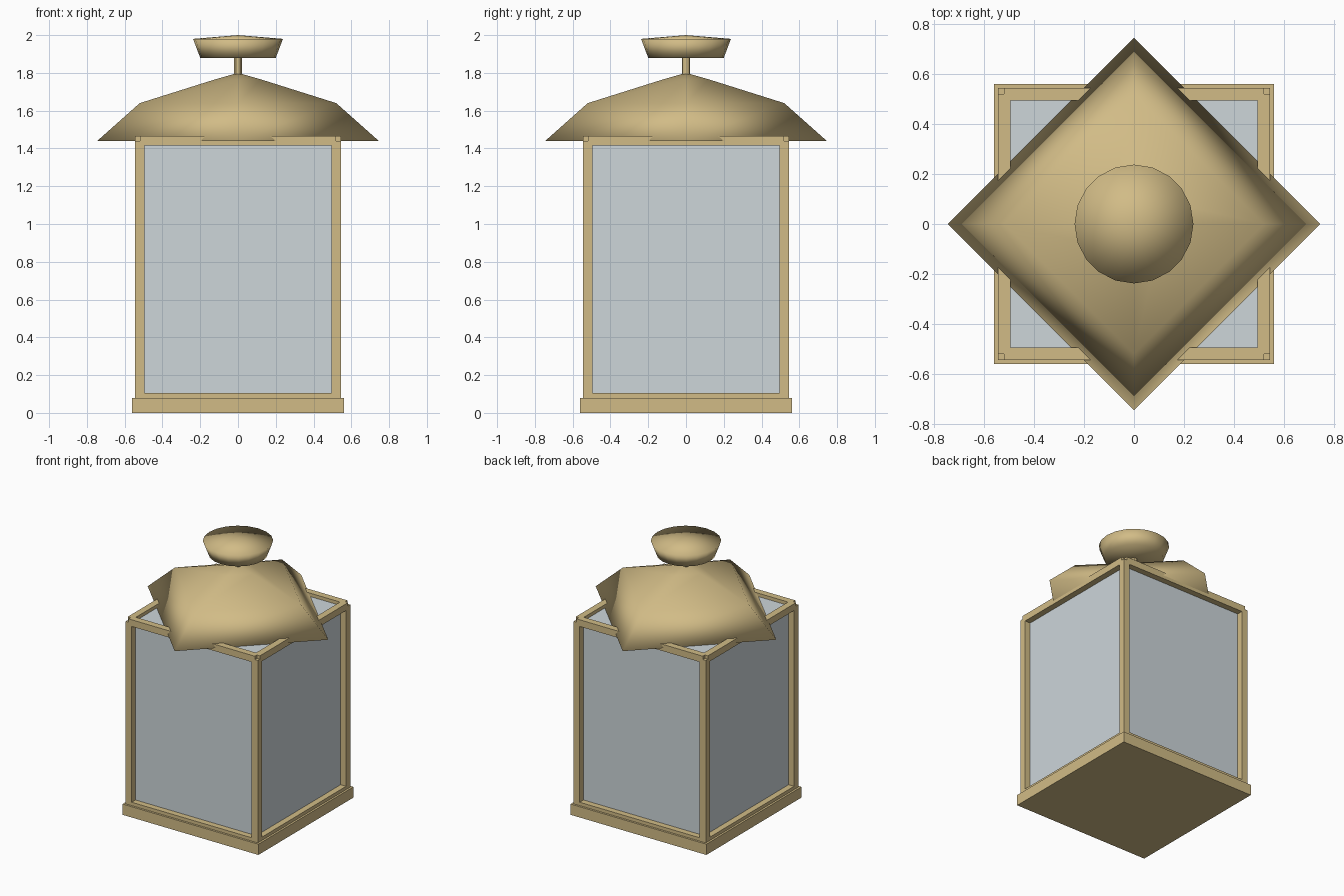
import bpy, bmesh, math
from mathutils import Vector

if "Cube" in bpy.data.objects:
    bpy.data.objects.remove(bpy.data.objects["Cube"])


def material(name, color):
    m = bpy.data.materials.new(name)
    m.diffuse_color = color
    m.use_nodes = True
    m.node_tree.nodes["Principled BSDF"].inputs["Base Color"].default_value = m.diffuse_color
    return m


brass = material("brass", (0.64, 0.50, 0.24, 1))
glass = material("pale_glass", (0.61, 0.67, 0.70, 1))


def box(name, lo, hi, mat):
    lo, hi = Vector(lo), Vector(hi)
    bpy.ops.mesh.primitive_cube_add(size=1, location=(lo + hi) / 2)
    o = bpy.context.object
    o.name = name
    o.scale = hi - lo
    bpy.ops.object.transform_apply(location=False, rotation=False, scale=True)
    o.data.materials.append(mat)
    return o


def lathe(name, profile, sides, mat):
    """Closed turned shape; profile is (radius, z) from bottom to top."""
    bm = bmesh.new()
    rings = []
    for r, z in profile:
        n = sides if r > 0 else 1
        rings.append([bm.verts.new((r * math.cos(2 * math.pi * i / sides),
                                    r * math.sin(2 * math.pi * i / sides), z))
                      for i in range(n)])
    bm.faces.new(rings[0][::-1])
    for a, b in zip(rings, rings[1:]):
        for i in range(sides):
            j = (i + 1) % sides
            if len(b) == 1:
                bm.faces.new((a[i], a[j], b[0]))
            else:
                bm.faces.new((a[i], a[j], b[j], b[i]))
    if len(rings[-1]) > 1:
        bm.faces.new(rings[-1])
    for f in bm.faces:
        f.smooth = True
    me = bpy.data.meshes.new(name)
    bm.to_mesh(me)
    bm.free()
    o = bpy.data.objects.new(name, me)
    bpy.context.collection.objects.link(o)
    me.materials.append(mat)
    return o


# base plate and glass body
box("base", (-0.56, -0.56, 0), (0.56, 0.56, 0.08), brass)
box("glass_body", (-0.5, -0.5, 0.08), (0.5, 0.5, 1.44), glass)

# frame bars along the box edges; bars stop at the corner centres
C, T, Z0, Z1 = 0.52, 0.025, 0.08, 1.44
for s in (-1, 1):
    for t in (-1, 1):
        box("corner_post", (s * C - T, t * C - T, Z0), (s * C + T, t * C + T, Z1), brass)
    for z, level in ((Z0, "lower"), (Z1, "upper")):
        box(level + "_rail_x", (-C, s * C - T, z - T), (C, s * C + T, z + T), brass)
        box(level + "_rail_y", (s * C - T, -C, z - T), (s * C + T, C, z + T), brass)

# four-sided roof turned 45 degrees to the body
lathe("roof", [(0.745, 1.44), (0.52, 1.64), (0.12, 1.766), (0, 1.80)], 4, brass)

# stem and cap on top
stem = lathe("stem", [(0.02, 1.76), (0.02, 1.89)], 12, brass)
bpy.ops.object.select_all(action='DESELECT')
stem.select_set(True)
bpy.context.view_layer.objects.active = stem
bpy.ops.object.shade_smooth_by_angle()
lathe("top_cap", [(0.2, 1.88), (0.238, 1.98), (0, 2.0)], 20, brass)
